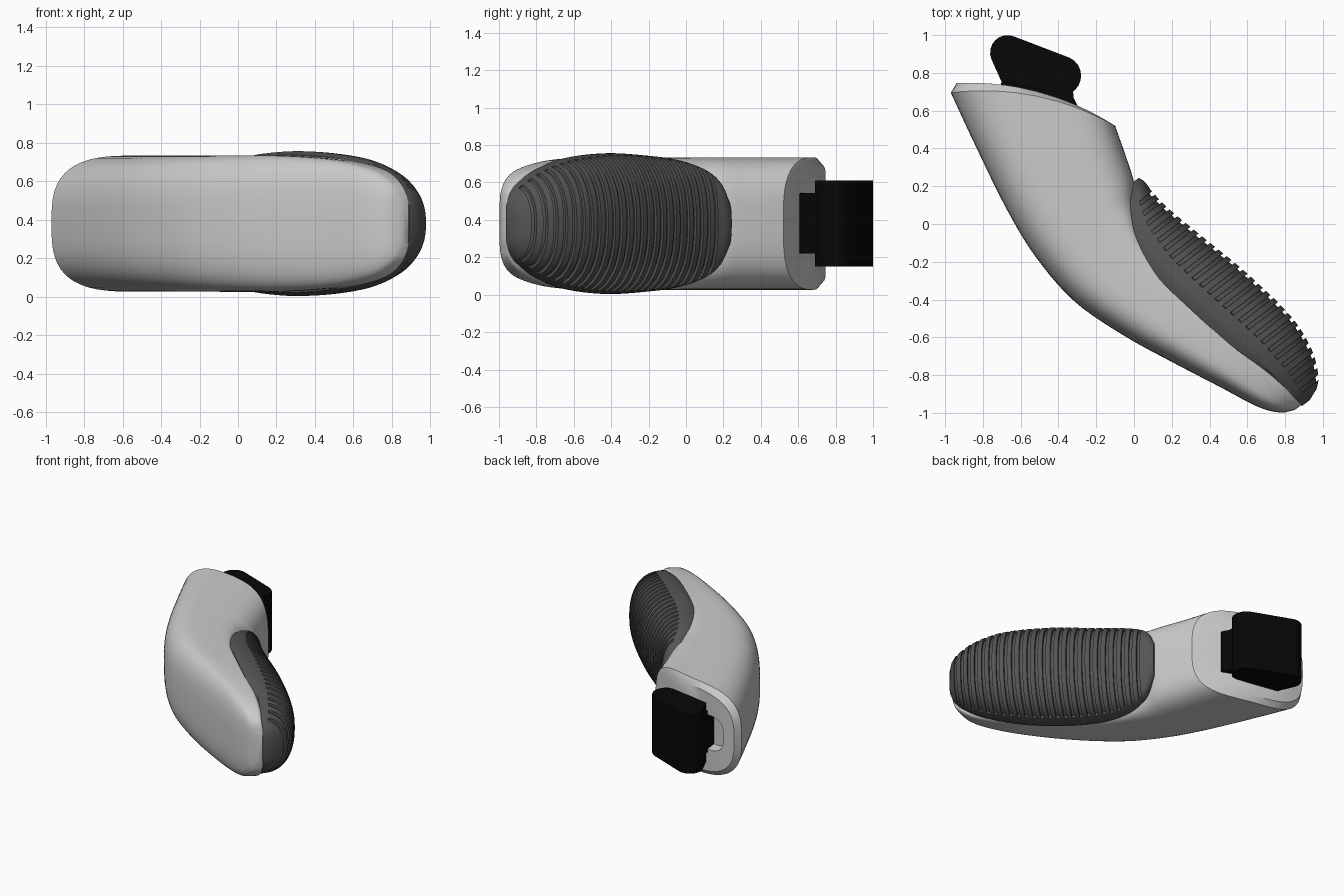
import bpy, bmesh, math
from mathutils import Vector

if "Cube" in bpy.data.objects:
    bpy.data.objects.remove(bpy.data.objects["Cube"])

ZC = 0.38  # mid height


def sample(xs, rows, x):
    """Smooth (Hermite) interpolation of a table of rows at x."""
    i = max(k for k in range(len(xs) - 1) if xs[k] <= x or k == 0)
    h = xs[i + 1] - xs[i]
    t = (x - xs[i]) / h

    def slope(k, c):
        a, b = max(k - 1, 0), min(k + 1, len(xs) - 1)
        return (rows[b][c] - rows[a][c]) / (xs[b] - xs[a])
    return [(2*t**3 - 3*t*t + 1) * rows[i][c] + (t**3 - 2*t*t + t) * h * slope(i, c)
            + (3*t*t - 2*t**3) * rows[i + 1][c] + (t**3 - t*t) * h * slope(i + 1, c)
            for c in range(len(rows[0]))]


def spow(v, p):
    return math.copysign(abs(v) ** p, v)


def finish(name, bm, color=None, angle=35):
    bmesh.ops.recalc_face_normals(bm, faces=bm.faces[:])
    me = bpy.data.meshes.new(name)
    bm.to_mesh(me)
    bm.free()
    ob = bpy.data.objects.new(name, me)
    bpy.context.collection.objects.link(ob)
    if color is not None:
        mat = bpy.data.materials.new(name + "_mat")
        mat.diffuse_color = (color, color, color, 1)
        mat.use_nodes = True
        mat.node_tree.nodes["Principled BSDF"].inputs["Base Color"].default_value = mat.diffuse_color
        me.materials.append(mat)
    bpy.ops.object.select_all(action='DESELECT')
    ob.select_set(True)
    bpy.context.view_layer.objects.active = ob
    bpy.ops.object.shade_smooth_by_angle(angle=math.radians(angle))
    return ob


def loft(name, rings, color=None, angle=35):
    """Skin closed rings of equal length and cap both ends."""
    bm = bmesh.new()
    vs = [[bm.verts.new(p) for p in r] for r in rings]
    n = len(vs[0])
    for a, b in zip(vs, vs[1:]):
        for j in range(n):
            bm.faces.new((a[j], a[(j + 1) % n], b[(j + 1) % n], b[j]))
    bm.faces.new(vs[0])
    bm.faces.new(vs[-1])
    return finish(name, bm, color, angle)


def prism(name, pts, z0, z1, color):
    bm = bmesh.new()
    face = bm.faces.new([bm.verts.new((x, y, z0)) for x, y in pts])
    ext = bmesh.ops.extrude_face_region(bm, geom=[face])
    bmesh.ops.translate(bm, vec=(0, 0, z1 - z0),
                        verts=[g for g in ext['geom'] if isinstance(g, bmesh.types.BMVert)])
    return finish(name, bm, color)


def arc(cx, cy, r, a0, a1, n):
    return [(cx + r * math.cos(math.radians(a0 + (a1 - a0) * i / n)),
             cy + r * math.sin(math.radians(a0 + (a1 - a0) * i / n))) for i in range(n + 1)]


# Body: outer edge xy, inner edge xy, half height, squareness of the inner side
BODY = [(-.97, .695, -.10, .52, .354, 3.3),
        (-.835, .405, -.04, .35, .354, 3.3),
        (-.675, .08, .00, .22, .354, 3.5),
        (-.52, -.175, .01, .10, .354, 4.0),
        (-.315, -.41, .04, -.05, .354, 6.0),
        (-.055, -.59, .16, -.25, .355, 8.0),
        (.20, -.73, .35, -.44, .352, 8.0),
        (.45, -.86, .61, -.67, .33, 8.0),
        (.65, -.965, .79, -.84, .28, 7.0),
        (.77, -.998, .87, -.935, .20, 6.0),
        (.85, -.985, .895, -.953, .11, 4.0)]


def body_ring(row, bow, ks=1.0, kz=1.0, lift=0.0, tilt=0.0, shift=0.0, n=56):
    ax, ay, bx, by, h, e = row
    c = Vector(((ax + bx) / 2, (ay + by) / 2))
    d = Vector(((bx - ax) / 2, (by - ay) / 2))
    perp = Vector((-d.y, d.x)).normalized()
    out = []
    for j in range(n):
        t = 2 * math.pi * j / n
        q = e if math.cos(t) > 0 else 3.1
        s = shift + ks * spow(math.cos(t), 2 / q)
        z = kz * h * spow(math.sin(t), 2 / q)
        p = c + d * s + perp * (bow * (1 - s * s) + lift + tilt * (1 - s) / 2)
        out.append((p.x, p.y, ZC + z))
    return out


first = BODY[0]
BOW = 0.072
rings = [body_ring(first, BOW, .30, .34, -.07, .05, -.42),   # recess floor
         body_ring(first, BOW, .33, .38, 0, .05, -.42),      # recess mouth
         body_ring(first, BOW, .955, .89, 0, .05)]           # bevelled rim
STEPS = 5
for i in range((len(BODY) - 1) * STEPS + 1):
    x = i / STEPS
    rings.append(body_ring(sample(range(len(BODY)), BODY, x), BOW * max(0, 1 - x / 2)))
loft("handle_body", rings)

# Grip pad: distance along the chord, base depth, crown height, half width
PAD = [(0, -.035, .008, .13), (.04, -.065, .02, .225), (.10, -.10, .018, .285),
       (.236, -.16, .036, .338), (.45, -.19, .085, .365), (.74, -.151, .153, .376),
       (1.08, -.088, .202, .345), (1.28, -.06, .182, .285), (1.40, -.048, .132, .217),
       (1.455, -.043, .085, .165), (1.485, -.035, .01, .10)]
P0 = Vector((.02, .24))
T = Vector((.607, -.794))
N = Vector((.794, .607))
PU = [r[0] for r in PAD]


def pad_ring(u, groove, n=40):
    _, vb, vo, w = sample(PU, PAD, u)
    skirt = .04 * min(1, max(0, (1.40 - u) / .4)) + .004
    prof = [(w * .95, vb - skirt)]
    for j in range(n + 1):
        t = math.pi * j / n
        f = math.sin(t) ** (2 / 2.3) if 0 < j < n else 0
        z, v = w * spow(math.cos(t), 2 / 2.3), vb + (vo - vb) * f
        if groove and f > .33:
            z, v = z * .965, v - .018
        prof.append((z, v))
    prof.append((-w * .95, vb - skirt))
    return [(*(P0 + T * u + N * v), ZC + z) for z, v in prof]


rows = [(u, 0) for u in (0, .012, .025, .04, .06, .08)]
RIBS, START, END = 25, .10, 1.46
pitch = (END - START) / RIBS
for k in range(RIBS):
    u = START + k * pitch
    rows += [(u, 0), (u + .001, 1), (u + pitch * .4, 1), (u + pitch * .4 + .001, 0)]
rows += [(u, 0) for u in (1.46, 1.475, 1.485)]
loft("grip_pad", [pad_ring(u, g) for u, g in rows], .09, 30)

# Hinge: rounded lug on a narrower neck
prism("hinge_lug", arc(-.67, .908, .092, 65, 205, 8) + [(-.70, .75), (-.37, .69)]
      + arc(-.385, .785, .105, -60, 65, 8), .15, .61, .002)
prism("hinge_neck", [(-.70, .78), (-.71, .66), (-.30, .59), (-.295, .62), (-.32, .67),
                     (-.33, .80), (-.55, .85)], .22, .545, .002)
